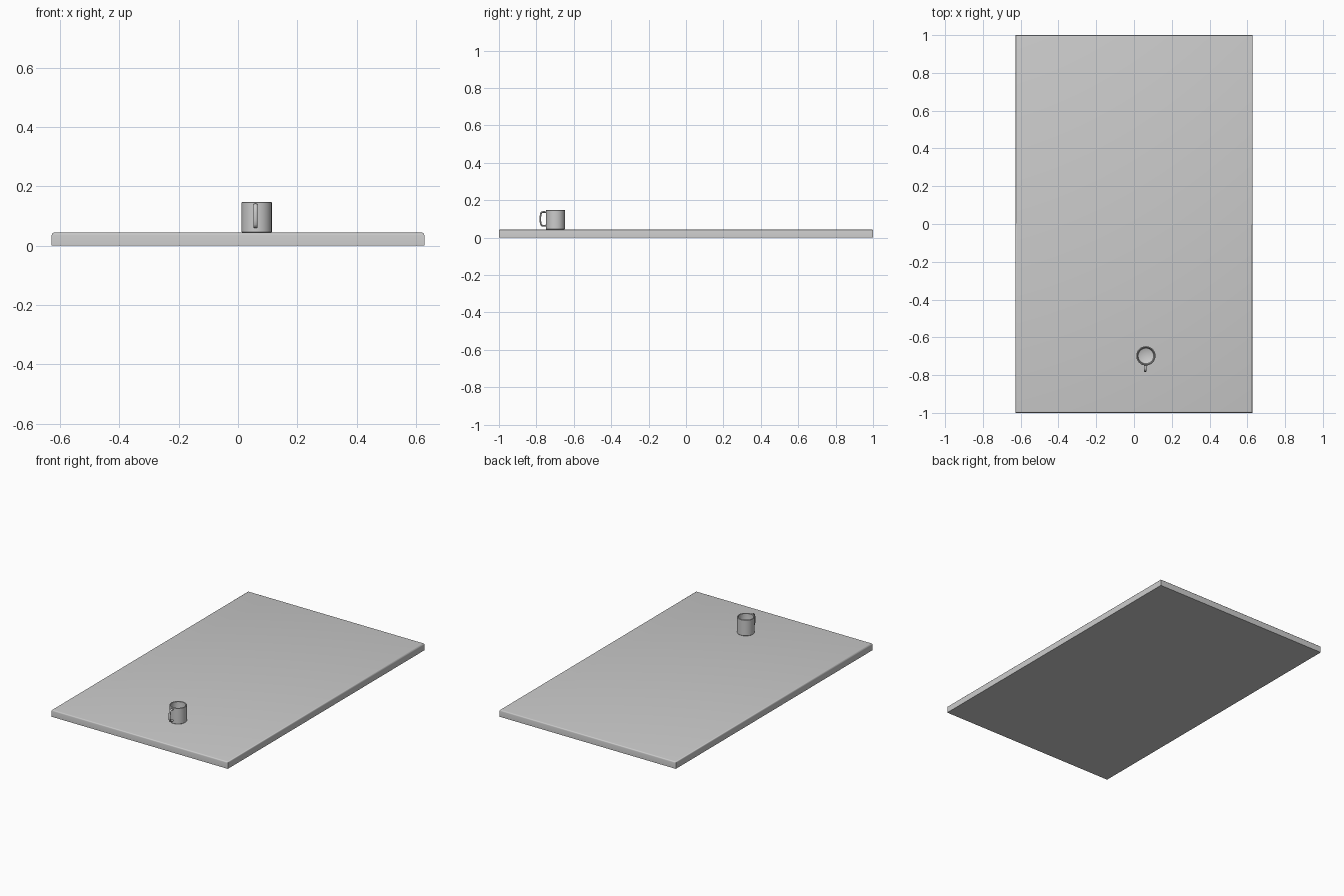
import bpy, bmesh, math
from mathutils import Vector

if "Cube" in bpy.data.objects:
    bpy.data.objects.remove(bpy.data.objects["Cube"])

def mesh_object(name, bm):
    me = bpy.data.meshes.new(name)
    bmesh.ops.recalc_face_normals(bm, faces=bm.faces)
    bm.to_mesh(me)
    bm.free()
    ob = bpy.data.objects.new(name, me)
    bpy.context.collection.objects.link(ob)
    return ob

def smooth(ob, angle=35):
    bpy.ops.object.select_all(action='DESELECT')
    ob.select_set(True)
    bpy.context.view_layer.objects.active = ob
    bpy.ops.object.shade_smooth_by_angle(angle=math.radians(angle))

TOP = 0.044
MUG = Vector((0.063, -0.698, TOP))

# Table top slab with softened upper edges
bm = bmesh.new()
bmesh.ops.create_cube(bm, size=1)
for v in bm.verts:
    v.co = Vector((v.co.x * 1.256, v.co.y * 2.0, (v.co.z + 0.5) * TOP))
upper = [e for e in bm.edges if all(v.co.z > TOP / 2 for v in e.verts)]
bmesh.ops.bevel(bm, geom=upper, offset=0.008, segments=3, profile=0.5, affect='EDGES')
smooth(mesh_object("table_top", bm))

# Hollow mug body, turned from a profile of (radius, height)
profile = [(0, 0), (0.0485, 0), (0.051, 0.0025), (0.051, 0.101), (0.0495, 0.103),
           (0.0455, 0.103), (0.044, 0.101), (0.0435, 0.018), (0.041, 0.011),
           (0.035, 0.007), (0, 0.006)]
bm = bmesh.new()
verts = [bm.verts.new((r, 0, z)) for r, z in profile]
edges = [bm.edges.new(p) for p in zip(verts, verts[1:])]
bmesh.ops.spin(bm, geom=verts + edges, cent=(0, 0, 0), axis=(0, 0, 1),
               angle=math.tau, steps=48)
bmesh.ops.remove_doubles(bm, verts=bm.verts, dist=0.0001)
body = mesh_object("mug_body", bm)
body.location = MUG
smooth(body)

# Handle: oval section swept along a rounded D path of (y, z)
path = [(-0.047, 0.092), (-0.066, 0.0935), (-0.074, 0.0915), (-0.078, 0.084),
        (-0.0805, 0.068), (-0.081, 0.055), (-0.0805, 0.042), (-0.078, 0.028),
        (-0.074, 0.0215), (-0.066, 0.0195), (-0.047, 0.021)]
pts = [Vector((0, y, z)) for y, z in path]
bm = bmesh.new()
rings = []
SIDES = 12
for i, p in enumerate(pts):
    t = (pts[min(i + 1, len(pts) - 1)] - pts[max(i - 1, 0)]).normalized()
    n = Vector((1, 0, 0)).cross(t)
    rings.append([bm.verts.new(p + Vector((0.007 * math.cos(a), 0, 0)) + n * 0.0045 * math.sin(a))
                  for a in (math.tau * k / SIDES for k in range(SIDES))])
for a, b in zip(rings, rings[1:]):
    for k in range(SIDES):
        j = (k + 1) % SIDES
        bm.faces.new((a[k], a[j], b[j], b[k]))
bm.faces.new(rings[0])
bm.faces.new(rings[-1])
handle = mesh_object("mug_handle", bm)
handle.location = MUG + Vector((-0.004, 0, 0))
smooth(handle, 60)
